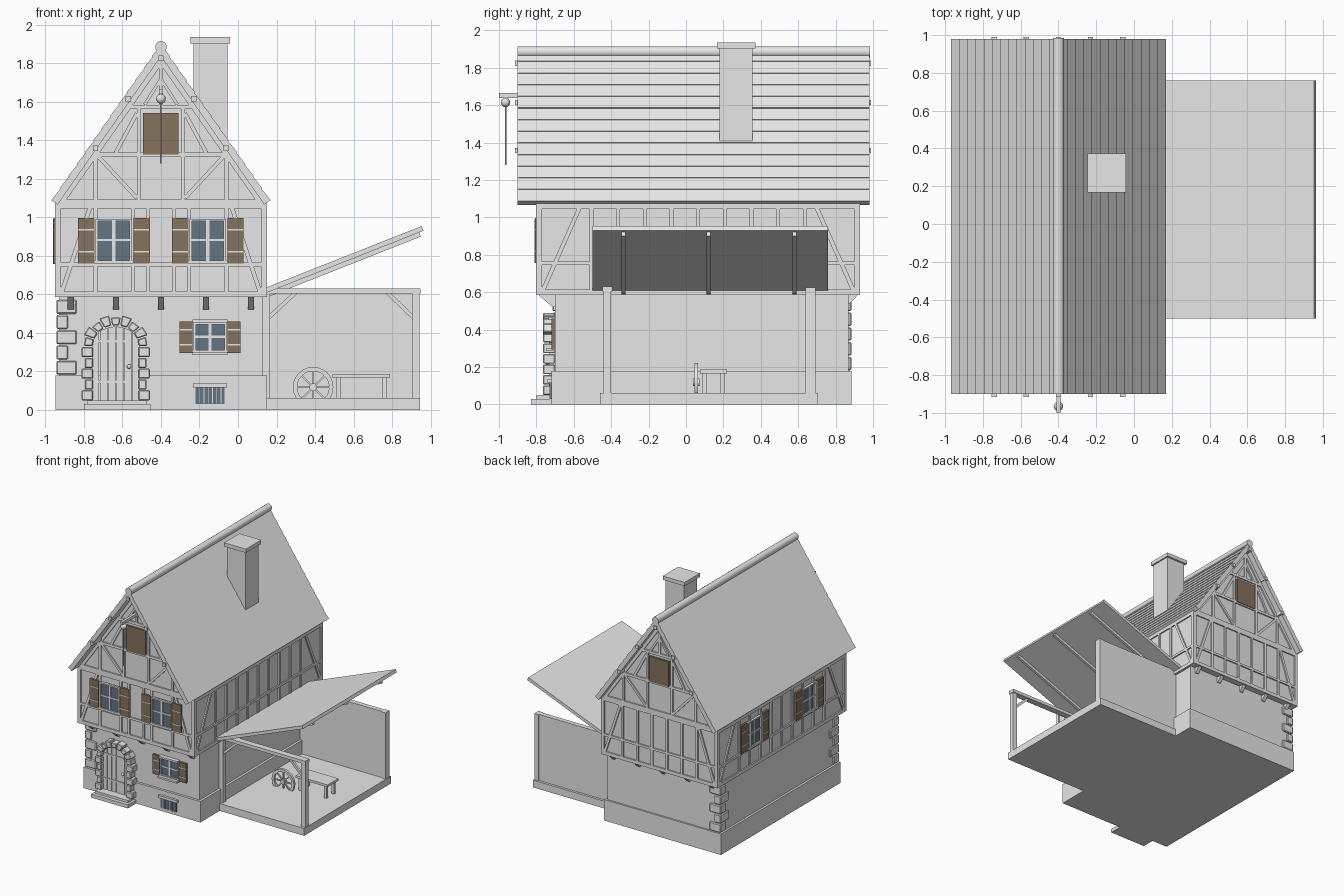
import bpy, bmesh, math
from mathutils import Vector

cube = bpy.data.objects.get("Cube")
if cube:
    bpy.data.objects.remove(cube, do_unlink=True)


def material(name, rgb):
    m = bpy.data.materials.new(name)
    m.use_nodes = True
    m.diffuse_color = (*rgb, 1)
    m.node_tree.nodes["Principled BSDF"].inputs["Base Color"].default_value = (*rgb, 1)
    return m


GRAY = material("pale_gray", (0.8, 0.8, 0.8))
BROWN = material("shutter_brown", (0.235, 0.17, 0.11))
BLUE = material("glass_blue", (0.126, 0.176, 0.23))


# A wall frame is origin, horizontal axis and outward normal
def frame(o, u, n):
    return Vector(o), Vector(u), Vector(n)


X, Y = Vector((1, 0, 0)), Vector((0, 1, 0))
CX, CY = -0.40, 0.065
WORLD = frame((0, 0, 0), X, Y)
GROUND = frame((CX, -0.70, 0), X, -Y)
FRONT = frame((CX, -0.79, 0), X, -Y)
BACK = frame((CX, 0.92, 0), -X, Y)
LEFT = frame((-0.94, CY, 0), -Y, -X)
RIGHT = frame((0.14, CY, 0), Y, X)


def rect(u0, u1, z0, z1):
    return [(u0, z0), (u1, z0), (u1, z1), (u0, z1)]


def bar(a, b, w):
    a, b = Vector(a), Vector(b)
    d = (b - a).normalized() * w / 2
    s = Vector((-d.y, d.x))
    return [a - s, b - s, b + s, a + s]


def sector(c, r0, r1, a0, a1, squash=1.0):
    pts = [(r0, a0), (r1, a0), (r1, a1), (r0, a1)]
    return [(c[0] + r * math.cos(a), c[1] + squash * r * math.sin(a)) for r, a in pts]


# One object made from outlines pushed out of a wall: (outline, depth from, depth to)
def build(name, wall, pieces, mat=GRAY, bevel=0):
    o, u, n = wall
    bm = bmesh.new()
    for pts, d0, d1 in pieces:
        rings = [[bm.verts.new(o + u * p[0] + Vector((0, 0, p[1])) + n * d) for p in pts]
                 for d in (d0, d1)]
        bm.faces.new(rings[0])
        bm.faces.new(rings[1][::-1])
        for i in range(len(pts)):
            j = (i + 1) % len(pts)
            bm.faces.new((rings[0][i], rings[0][j], rings[1][j], rings[1][i]))
    bmesh.ops.recalc_face_normals(bm, faces=bm.faces)
    me = bpy.data.meshes.new(name)
    bm.to_mesh(me)
    bm.free()
    me.materials.append(mat)
    ob = bpy.data.objects.new(name, me)
    bpy.context.collection.objects.link(ob)
    if bevel:
        mod = ob.modifiers.new("Bevel", "BEVEL")
        mod.width = bevel
        mod.segments = 1
    return ob


def smooth(name):
    ob = bpy.context.object
    ob.name = name
    ob.data.materials.append(GRAY)
    bpy.ops.object.shade_smooth_by_angle()


# House body
build("stone_base", WORLD, [(rect(-0.948, 0.15, 0, 0.178), -0.72, 0.885)])
build("ground_floor", WORLD, [(rect(-0.93, 0.13, 0.1, 0.59), -0.70, 0.87)])
body = [(-0.54, 0.59), (0.54, 0.59), (0.54, 1.07), (0, 1.84), (-0.54, 1.07)]
build("upper_house", FRONT, [(body, 0, -1.71)])

# Roof slabs with overlapping courses
COURSES = 13
eave, ridge = Vector((0.565, 1.086)), Vector((0, 1.895))
normal = Vector((0.82, 0.573))
for side, name in ((-1, "roof_left"), (1, "roof_right")):
    outer = []
    for i in range(COURSES):
        outer.append(eave.lerp(ridge, i / COURSES) + normal * 0.005)
        outer.append(eave.lerp(ridge, (i + 1) / COURSES))
    outline = outer + [Vector((0, 1.835)), eave - normal * 0.035]
    build(name, FRONT, [([(side * p.x, p.y) for p in outline], 0.11, -1.77)])
bpy.ops.mesh.primitive_cylinder_add(vertices=16, radius=0.03, depth=1.885,
                                    location=(CX, 0.0425, 1.885), rotation=(math.pi / 2, 0, 0))
smooth("ridge_cap")
purlins = [(0, 1.825), (0.17, 1.615), (-0.17, 1.615), (0.34, 1.358), (-0.34, 1.358)]
build("purlins", FRONT, [(rect(u - 0.014, u + 0.014, z - 0.014, z + 0.014), 0.125, -1.78)
                         for u, z in purlins])

# Chimney
build("chimney", WORLD, [(rect(-0.23, -0.055, 1.3, 1.91), 0.18, 0.355)])
build("chimney_cap", WORLD, [(rect(-0.247, -0.042, 1.903, 1.935), 0.167, 0.372)])


# Timber framing
def timbers(name, wall, half, posts, brace_run):
    shapes = [rect(-half, half, 0.585, 0.615), rect(-half, half, 0.745, 0.765),
              rect(-half, half, 1.045, 1.075)]
    for u in posts:
        for s in (-1, 1):
            shapes.append(rect(s * u - 0.01, s * u + 0.01, 0.6, 1.07))
    for s in (-1, 1):
        shapes.append(rect(*sorted((s * (half - 0.03), s * half)), 0.6, 1.07))
        a = half - 0.035
        shapes.append(bar((s * a, 0.61), (s * (a - brace_run), 1.06), 0.022))
    build(name, wall, [(p, -0.01, 0.011) for p in shapes])


def gable(name, wall):
    shapes = [rect(-0.36, 0.36, 1.313, 1.335), rect(-0.185, 0.185, 1.562, 1.584),
              rect(-0.53, 0.53, 1.075, 1.093), rect(-0.01, 0.01, 1.58, 1.83)]
    for s in (-1, 1):
        shapes += [rect(s * 0.34 - 0.01, s * 0.34 + 0.01, 1.08, 1.35),
                   rect(s * 0.115 - 0.01, s * 0.115 + 0.01, 1.08, 1.57),
                   bar((s * 0.325, 1.315), (s * 0.125, 1.1), 0.02),
                   bar((s * 0.235, 1.335), (s * 0.125, 1.54), 0.02),
                   bar((s * 0.085, 1.585), (s * 0.005, 1.71), 0.016),
                   bar((s * 0.52, 1.075), (0, 1.815), 0.03)]
    build(name + "_frame", wall, [(p, -0.01, 0.011) for p in shapes])
    build(name + "_hatch", wall, [(rect(-0.092, -0.001, 1.325, 1.54), 0, 0.016),
                                  (rect(0.001, 0.092, 1.325, 1.54), 0, 0.016)], BROWN)


side_posts = [0.1425 * k for k in range(5)]
timbers("front_timbers", FRONT, 0.55, (0.34, 0.145, 0.068), 0.15)
timbers("back_timbers", BACK, 0.55, (0.35, 0.21, 0.07), 0.15)
timbers("left_timbers", LEFT, 0.865, side_posts, 0.2)
timbers("right_timbers", RIGHT, 0.865, side_posts, 0.2)
gable("front_gable", FRONT)
gable("back_gable", BACK)


# Shuttered windows
def window(name, wall, u, z0, z1, hw, sw):
    f = 0.012
    zm = z0 + (z1 - z0) * 0.52
    build(name + "_glass", wall, [(rect(u - hw, u + hw, z0, z1), 0, 0.008)], BLUE)
    ring = [rect(u - hw, u - hw + f, z0, z1), rect(u + hw - f, u + hw, z0, z1),
            rect(u - hw, u + hw, z1 - f, z1), rect(u - hw - 0.005, u + hw + 0.005, z0 - 0.006, z0 + f)]
    cross = [rect(u - 0.008, u + 0.008, z0, z1), rect(u - hw, u + hw, zm - 0.006, zm + 0.006)]
    build(name + "_frame", wall, [(p, 0, 0.02) for p in ring] + [(p, 0, 0.014) for p in cross])
    leaves, hinges = [], []
    for s in (-1, 1):
        a, b = sorted((s * (hw + 0.005), s * (hw + 0.005 + sw)))
        leaves.append((rect(u + a, u + b, z0 - 0.003, z1 + 0.005), 0, 0.018))
        for k in (0.25, 0.75):
            z = z0 + (z1 - z0) * k
            hinges.append((rect(u + a, u + b, z - 0.004, z + 0.004), 0.015, 0.021))
    build(name + "_shutters", wall, leaves, BROWN)
    build(name + "_hinges", wall, hinges)


window("front_window_a", FRONT, -0.245, 0.763, 0.992, 0.095, 0.085)
window("front_window_b", FRONT, 0.243, 0.763, 0.992, 0.095, 0.085)
window("side_window_a", LEFT, -0.375, 0.763, 0.992, 0.095, 0.085)
window("side_window_b", LEFT, 0.365, 0.763, 0.992, 0.095, 0.085)
window("ground_window", GROUND, 0.255, 0.298, 0.455, 0.086, 0.068)
build("ground_window_trim", GROUND, [(rect(0.165, 0.345, 0.285, 0.301), 0, 0.045),
                                     (rect(0.165, 0.345, 0.452, 0.468), 0, 0.035)])

# Cellar window
build("cellar_glass", GROUND, [(rect(0.18, 0.33, 0.03, 0.118), 0, 0.025)], BLUE)
build("cellar_lintel", GROUND, [(rect(0.167, 0.342, 0.115, 0.137), 0, 0.04)])
build("cellar_bars", GROUND, [(rect(0.2 + i * 0.022, 0.204 + i * 0.022, 0.03, 0.118), 0, 0.03)
                              for i in range(6)])

# Jetty brackets under both overhangs
for i in range(5):
    wall = frame((CX - 0.468 + i * 0.234, 0, 0), Y, X)
    front = [(-0.79, 0.587), (-0.69, 0.587), (-0.69, 0.52), (-0.712, 0.52)]
    back = [(0.92, 0.587), (0.86, 0.587), (0.86, 0.54), (0.877, 0.54)]
    build("jetty_bracket", wall, [(p, -0.016, 0.016) for p in (front, back)])

# Corner stones
for name, y, s in (("front", -0.70, 1), ("back", 0.87, -1)):
    stones = []
    for i in range(5):
        long_x, long_y = (0.105, 0.06) if i % 2 == 0 else (0.06, 0.105)
        z = 0.183 + i * 0.079
        stones.append((rect(-0.943, -0.943 + long_x, z, z + 0.072), y - s * 0.014, y + s * long_y))
    build(name + "_corner_stones", WORLD, stones, bevel=0.006)

# Arched door with planks, straps and knob
DU, SPRING, HALF, SQUASH = -0.235, 0.33, 0.125, 0.82
planks = []
for i in range(6):
    a = -HALF + i * HALF / 3 + 0.002
    b = a + HALF / 3 - 0.004
    top = [(DU + v, SPRING + SQUASH * math.sqrt(HALF ** 2 - v ** 2)) for v in (b, (a + b) / 2, a)]
    planks.append(([(DU + a, 0.05), (DU + b, 0.05)] + top, 0, 0.032))
build("door_planks", GROUND, planks)
build("door_straps", GROUND, [(rect(DU - 0.12, DU + 0.08, z, z + 0.012), 0, 0.037)
                              for z in (0.14, 0.35)])
bpy.ops.mesh.primitive_uv_sphere_add(segments=12, ring_count=8, radius=0.012,
                                     location=(-0.565, -0.742, 0.225))
smooth("door_knob")
surround = []
for i in range(5):
    z = 0.05 + i * 0.056
    w = 0.177 if i % 2 == 0 else 0.16
    for s in (-1, 1):
        u0, u1 = sorted((s * 0.118, s * w))
        surround.append((rect(DU + u0, DU + u1, z, z + 0.052), 0, 0.065))
for i in range(9):
    a = math.pi * i / 9
    surround.append((sector((DU, SPRING), 0.12, 0.178 if i % 2 else 0.165,
                            a + 0.02, a + math.pi / 9 - 0.02, 0.92), 0, 0.065))
build("door_stones", GROUND, surround, bevel=0.005)
build("door_steps", GROUND, [(rect(-0.40, -0.055, 0, 0.03), 0, 0.13),
                             (rect(-0.385, -0.075, 0.03, 0.05), 0, 0.1)])

# Hoist under the front gable
build("hoist_beam", FRONT, [(rect(-0.011, 0.011, 1.64, 1.665), 0, 0.21)])
bpy.ops.mesh.primitive_uv_sphere_add(segments=12, ring_count=8, radius=0.025,
                                     location=(CX, -0.965, 1.615))
smooth("hoist_pulley")
bpy.ops.mesh.primitive_cylinder_add(vertices=8, radius=0.004, depth=0.33,
                                    location=(CX, -0.965, 1.445))
smooth("hoist_rope")

# Open lean-to
build("lean_to_floor", WORLD, [(rect(0.1, 0.945, 0, 0.062), -0.46, 0.705)])
build("lean_to_back_wall", WORLD, [(rect(0.1, 0.93, 0.05, 0.625), 0.645, 0.685)])
build("lean_to_posts", WORLD, [(rect(0.903, 0.942, 0.05, 0.61), -0.44, -0.4),
                               (rect(0.903, 0.942, 0.05, 0.625), 0.638, 0.692),
                               (rect(0.13, 0.165, 0.05, 0.61), -0.44, -0.4)])
build("lean_to_beam", WORLD, [(rect(0.13, 0.947, 0.603, 0.63), -0.447, -0.393),
                              (bar((0.155, 0.475), (0.3, 0.61), 0.02), -0.43, -0.41),
                              (bar((0.775, 0.61), (0.915, 0.475), 0.02), -0.43, -0.41)])
build("lean_to_roof", WORLD, [(bar((0.13, 0.615), (0.958, 0.942), 0.026), -0.50, 0.76)])
build("lean_to_rafters", WORLD, [(bar((0.16, 0.602), (0.945, 0.912), 0.026), y - 0.011, y + 0.011)
                                 for y in (-0.335, 0.12, 0.58)])

# Bench and cart wheel
legs = [(rect(u, u + 0.022, 0.055, 0.17), y, y + 0.022) for u in (0.51, 0.75) for y in (0.088, 0.185)]
build("bench", WORLD, [(rect(0.49, 0.79, 0.167, 0.187), 0.075, 0.22)] + legs)
hub, step = (0.39, 0.118), math.pi / 12
rim = [(sector(hub, 0.083, 0.105, i * step, (i + 1) * step), 0.045, 0.065) for i in range(24)]
spokes = [(sector(hub, 0.01, 0.086, i * step * 3 - 0.05, i * step * 3 + 0.05), 0.049, 0.061)
          for i in range(8)]
spokes += [(bar(hub, (hub[0] + 0.086 * math.cos(i * step * 3), hub[1] + 0.086 * math.sin(i * step * 3)),
                0.009), 0.049, 0.061) for i in range(8)]
cap = [(hub[0] + 0.02 * math.cos(i * step * 2), hub[1] + 0.02 * math.sin(i * step * 2)) for i in range(12)]
build("cart_wheel", WORLD, rim + spokes + [(cap, 0.038, 0.072)])
